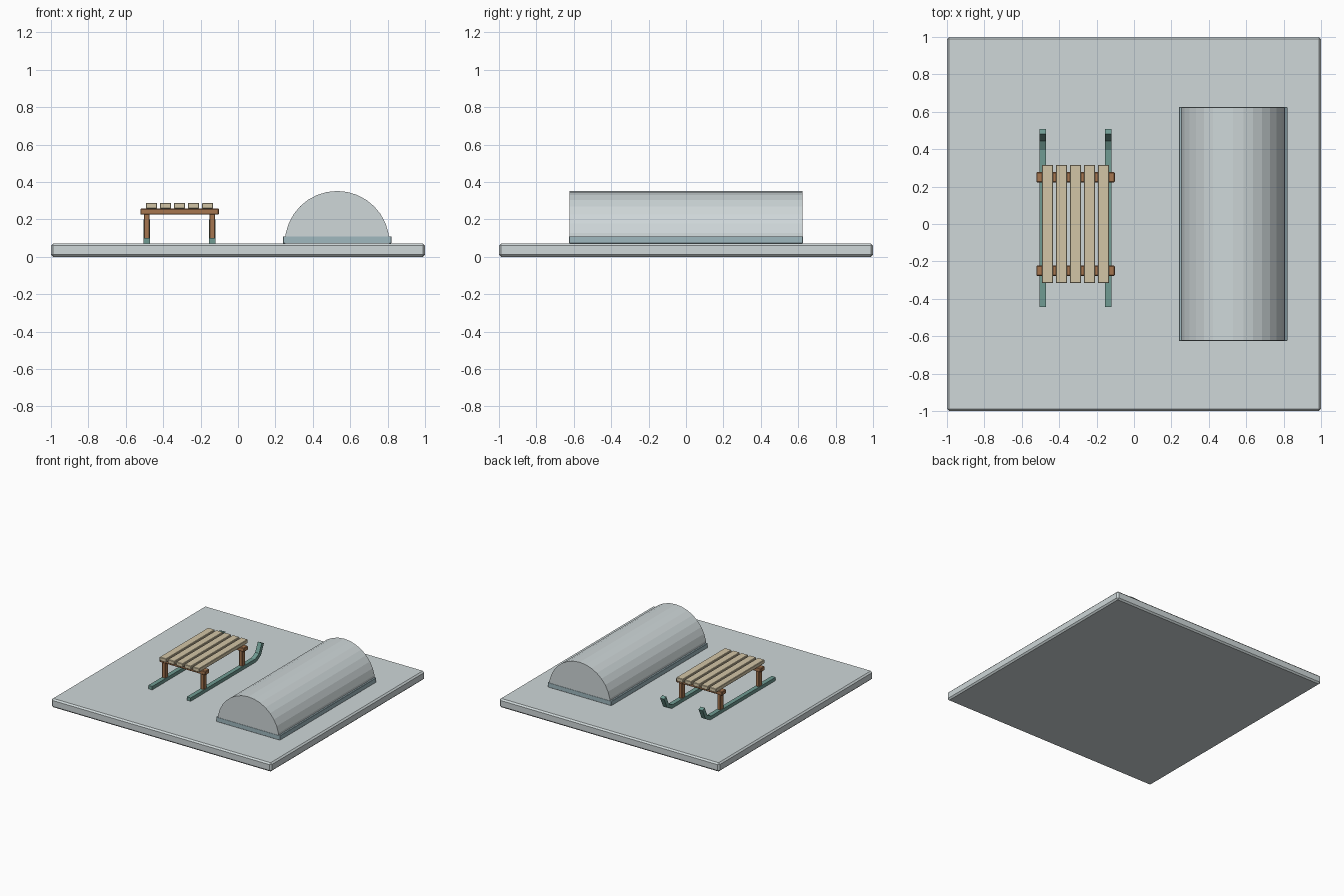
import bpy, bmesh, math

if "Cube" in bpy.data.objects:
    bpy.data.objects.remove(bpy.data.objects["Cube"])


def mat(name, r, g, b):
    m = bpy.data.materials.new(name)
    m.diffuse_color = (r, g, b, 1)
    m.use_nodes = True
    m.node_tree.nodes["Principled BSDF"].inputs["Base Color"].default_value = m.diffuse_color
    return m


SNOW = mat("pale_snow", 0.62, 0.68, 0.69)
ICE = mat("blue_ice", 0.35, 0.48, 0.52)
TEAL = mat("teal_metal", 0.16, 0.33, 0.29)
BROWN = mat("brown_wood", 0.38, 0.18, 0.08)
PALE = mat("pale_wood", 0.65, 0.56, 0.38)


def make(name, bm, material, bevel=0):
    bmesh.ops.recalc_face_normals(bm, faces=bm.faces[:])
    me = bpy.data.meshes.new(name)
    bm.to_mesh(me)
    bm.free()
    me.materials.append(material)
    ob = bpy.data.objects.new(name, me)
    bpy.context.collection.objects.link(ob)
    if bevel:
        mod = ob.modifiers.new("bevel", 'BEVEL')
        mod.width = bevel
        mod.segments = 1
    return ob


def box(name, x, y, z, material, bevel=0):
    """Box from (min, max) ranges on each axis."""
    bm = bmesh.new()
    bmesh.ops.create_cube(bm, size=1)
    for v in bm.verts:
        for i, (lo, hi) in enumerate((x, y, z)):
            v.co[i] = hi if v.co[i] > 0 else lo
    return make(name, bm, material, bevel)


def prism(name, points, direction, material):
    """Extrude a flat outline along a direction."""
    bm = bmesh.new()
    face = bm.faces.new([bm.verts.new(p) for p in points])
    ext = bmesh.ops.extrude_face_region(bm, geom=[face], use_keep_orig=True)
    verts = [g for g in ext["geom"] if isinstance(g, bmesh.types.BMVert)]
    bmesh.ops.translate(bm, verts=verts, vec=direction)
    return make(name, bm, material)


TOP = 0.072

# ground slab
box("ground_slab", (-1, 1), (-1, 1), (0, TOP), SNOW, 0.012)

# half-round mound on its thin footing
box("mound_footing", (0.24, 0.82), (-0.625, 0.625), (TOP, 0.11), ICE, 0.002)
R = 0.28
arc = [(0.53 + R * math.cos(math.pi * i / 16), -0.624,
        TOP + R * math.sin(math.pi * i / 16)) for i in range(17)]
prism("mound", arc, (0, 1.248, 0), SNOW)

# sled runners with upturned tips, and their legs
CX = -0.3125
runner = [(-0.443, 0.07), (0.402, 0.07), (0.468, 0.103), (0.507, 0.187),
          (0.48, 0.20), (0.445, 0.125), (0.395, 0.10), (-0.443, 0.10)]
for side, s in (("left", -1), ("right", 1)):
    x = CX + s * 0.175
    prism(f"{side}_runner", [(x - 0.018, y, z) for y, z in runner],
          (0.036, 0, 0), TEAL)
    for end, y in (("rear", -0.25), ("front", 0.25)):
        box(f"{side}_{end}_leg", (x - 0.015, x + 0.015),
            (y - 0.02, y + 0.02), (0.098, 0.228), BROWN, 0.003)

# crossbars
for end, y in (("rear", -0.25), ("front", 0.25)):
    box(f"{end}_crossbar", (CX - 0.21, CX + 0.21), (y - 0.027, y + 0.027),
        (0.225, 0.258), BROWN, 0.004)

# seat slats
for i in range(5):
    x = CX + (i - 2) * 0.075
    box(f"seat_slat_{i + 1}", (x - 0.03, x + 0.03), (-0.316, 0.316),
        (0.257, 0.288), PALE, 0.003)
